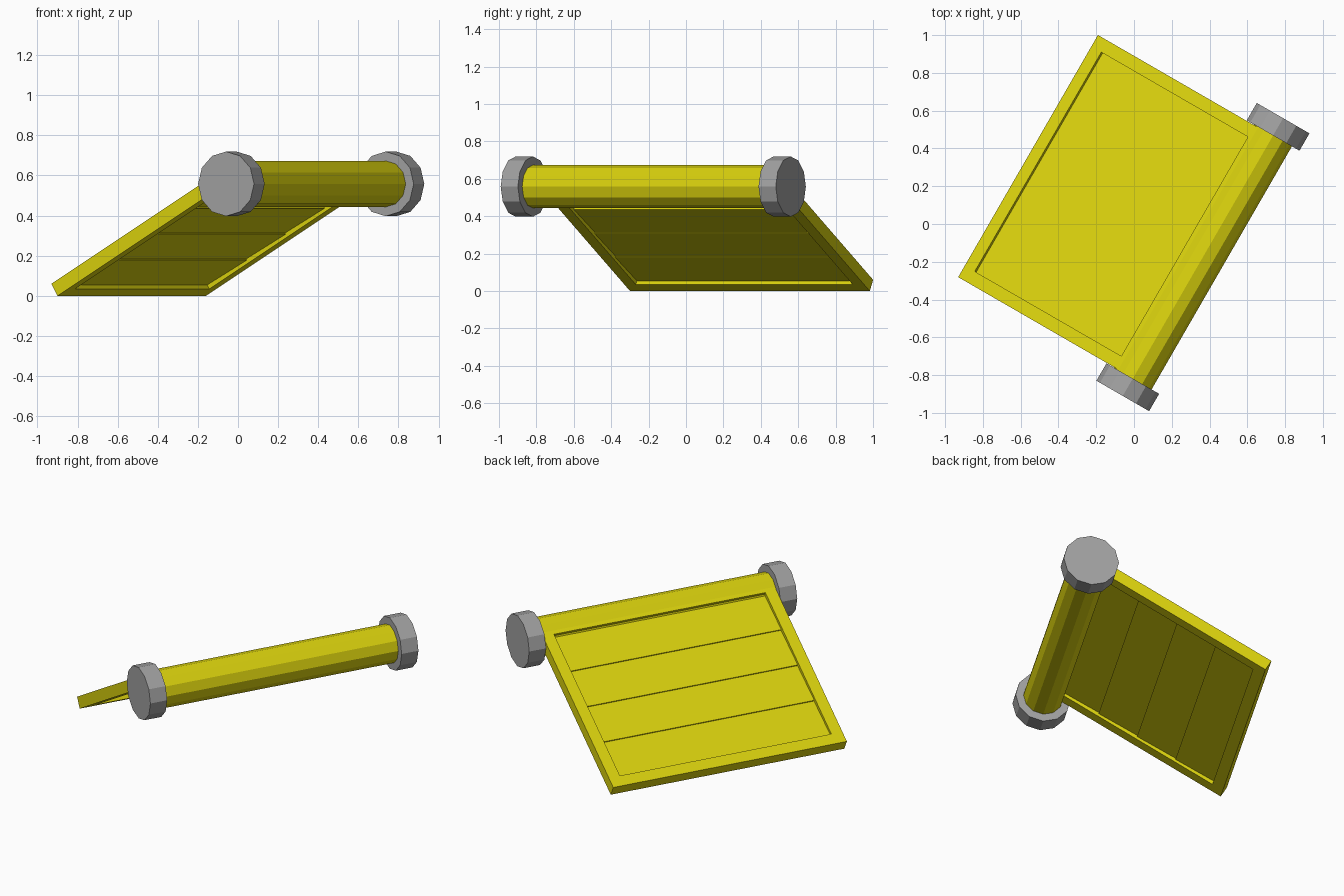
import bpy
from math import radians
from mathutils import Matrix

cube = bpy.data.objects.get("Cube")
if cube:
    bpy.data.objects.remove(cube, do_unlink=True)


def make_material(name, colour):
    mat = bpy.data.materials.new(name)
    mat.use_nodes = True
    mat.diffuse_color = (*colour, 1)
    mat.node_tree.nodes["Principled BSDF"].inputs["Base Color"].default_value = (*colour, 1)
    return mat


yellow = make_material("yellow", (0.70, 0.64, 0.004))
grey = make_material("grey", (0.36, 0.36, 0.36))

# Roller frame: local y runs along the roller, the panel slopes down to local -x
ROLLER = Matrix.Translation((0.365, -0.175, 0.558)) @ Matrix.Rotation(radians(-30), 4, "Z")
PANEL = ROLLER @ Matrix.Rotation(radians(-30), 4, "Y")


def finish(name, mat, matrix):
    ob = bpy.context.object
    ob.name = name
    ob.data.materials.append(mat)
    ob.matrix_world = matrix
    return ob


def cylinder(name, mat, radius, y0, y1):
    bpy.ops.mesh.primitive_cylinder_add(vertices=12, radius=radius, depth=y1 - y0)
    place = Matrix.Translation((0, (y0 + y1) / 2, 0)) @ Matrix.Rotation(radians(90), 4, "X")
    return finish(name, mat, ROLLER @ place)


def box(name, mat, low, high, tilt=0):
    bpy.ops.mesh.primitive_cube_add(size=1)
    ob = bpy.context.object
    ob.data.transform(Matrix.Diagonal([b - a for a, b in zip(low, high)] + [1]))
    centre = Matrix.Translation([(a + b) / 2 for a, b in zip(low, high)])
    return finish(name, mat, PANEL @ centre @ Matrix.Rotation(tilt, 4, "Y"))


# Roller with an end cap on each side
HALF, CAP = 0.743, 0.106
cylinder("roller", yellow, 0.115, -HALF, HALF)
cylinder("front_cap", grey, 0.161, -HALF - CAP, -HALF)
cylinder("back_cap", grey, 0.161, HALF, HALF + CAP)

# Panel frame of four square bars
BAR, WIDE, END = 0.07, 0.74, -1.175
TOP, BOTTOM = 0.103, 0.033
INNER = WIDE - BAR
box("front_rail", yellow, (END, -WIDE, BOTTOM), (0, -INNER, TOP))
box("back_rail", yellow, (END, INNER, BOTTOM), (0, WIDE, TOP))
box("lower_bar", yellow, (END, -INNER, BOTTOM), (END + BAR, INNER, TOP))
box("upper_bar", yellow, (-BAR, -INNER, BOTTOM), (0, INNER, TOP))

# Four slightly tilted slats recessed inside the frame
COUNT = 4
step = (-BAR - END - BAR) / COUNT
for i in range(COUNT):
    x = END + BAR + i * step
    box(f"slat_{i + 1}", yellow, (x, -INNER, 0.053), (x + step, INNER, 0.083), radians(1.5))
